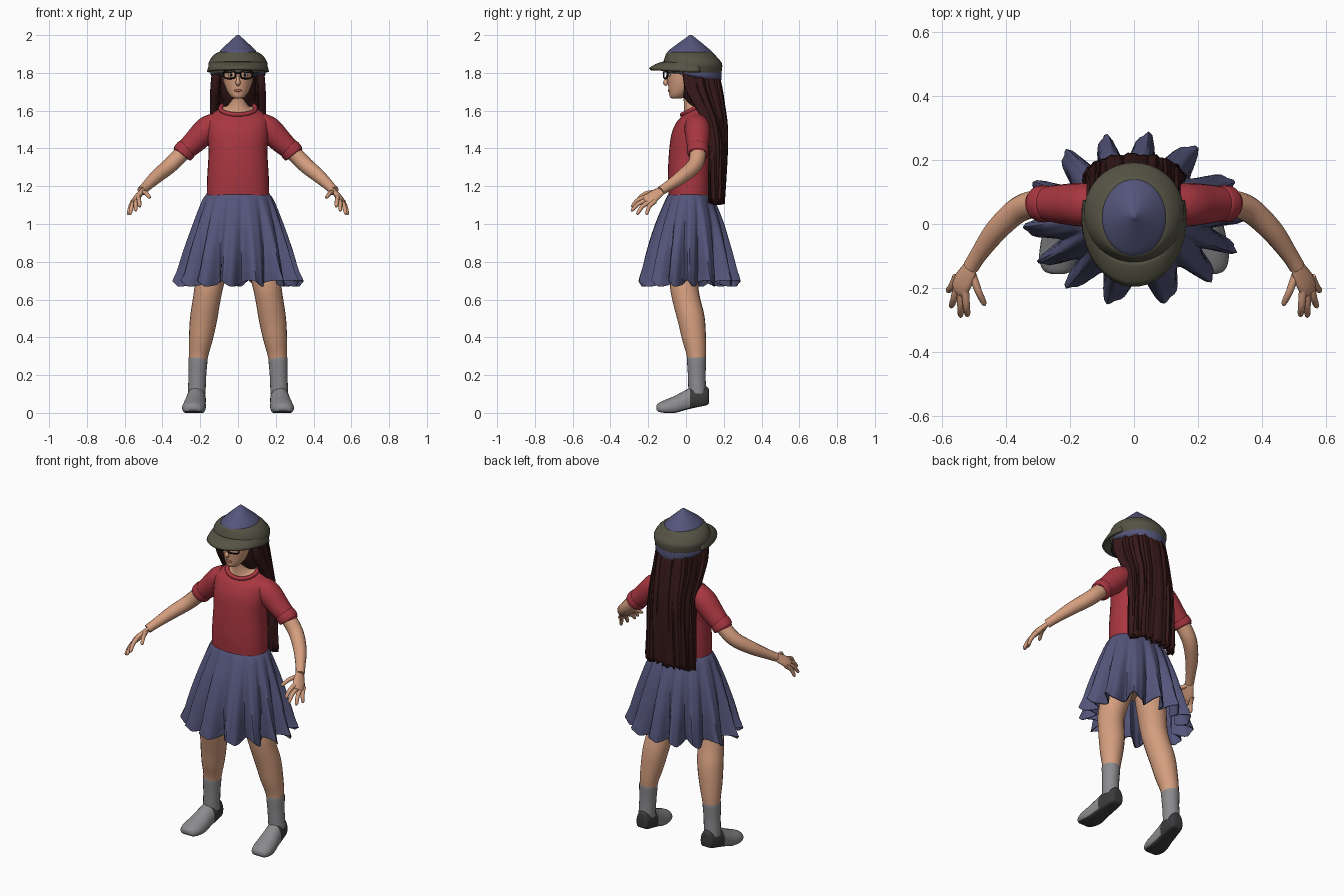
import bpy, bmesh, math, random
from mathutils import Vector

random.seed(4)
if "Cube" in bpy.data.objects:
    bpy.data.objects.remove(bpy.data.objects["Cube"], do_unlink=True)


def material(name, *rgb):
    m = bpy.data.materials.new(name)
    col = [(c / 255) ** 2.2 for c in rgb] + [1]
    m.use_nodes = True
    m.diffuse_color = col
    m.node_tree.nodes["Principled BSDF"].inputs["Base Color"].default_value = col
    return m


SKIN = material("skin", 212, 157, 126)
RED = material("shirt red", 166, 57, 66)
BLUE = material("slate blue", 85, 86, 122)
OLIVE = material("olive", 86, 84, 70)
HAIR = material("dark brown", 58, 31, 31)
GREY = material("grey", 138, 138, 141)
DARK = material("dark grey", 62, 62, 64)
BLACK = material("black", 18, 18, 20)
LIPS = material("lip brown", 176, 108, 94)
WHITE = material("eye white", 215, 210, 205)
Y, Z = Vector((0, 1, 0)), Vector((0, 0, 1))


def spline(keys, steps=5):
    """Catmull-Rom interpolation through tuples of numbers."""
    out = []
    for i in range(len(keys) - 1):
        a, b, c = keys[max(i - 1, 0)], keys[i], keys[i + 1]
        d = keys[min(i + 2, len(keys) - 1)]
        for s in range(steps):
            t = s / steps
            out.append(tuple(
                q + t / 2 * (r - p + t * (2 * p - 5 * q + 4 * r - u + t * (3 * (q - r) + u - p)))
                for p, q, r, u in zip(a, b, c, d)))
    return out + [tuple(keys[-1])]


def finish(bm, name, mats, mirror=False, thick=0, angle=50):
    bmesh.ops.recalc_face_normals(bm, faces=bm.faces)
    me = bpy.data.meshes.new(name)
    bm.to_mesh(me)
    bm.free()
    ob = bpy.data.objects.new(name, me)
    bpy.context.collection.objects.link(ob)
    for m in mats if isinstance(mats, list) else [mats]:
        me.materials.append(m)
    bpy.ops.object.select_all(action='DESELECT')
    ob.select_set(True)
    bpy.context.view_layer.objects.active = ob
    bpy.ops.object.shade_smooth_by_angle(angle=math.radians(angle))
    if thick:
        mod = ob.modifiers.new("thickness", 'SOLIDIFY')
        mod.thickness, mod.offset = thick, 0
    if mirror:
        ob.modifiers.new("mirror", 'MIRROR').use_mirror_merge = False
    return ob


def loft(rings, wrap=True, closed=False, caps=True):
    """Skin a list of point rings into a bmesh."""
    bm = bmesh.new()
    rows = [[bm.verts.new(p) for p in r] for r in rings]
    n = len(rows[0])
    for i in range(len(rows) if closed else len(rows) - 1):
        a, b = rows[i], rows[(i + 1) % len(rows)]
        for j in range(n if wrap else n - 1):
            k = (j + 1) % n
            bm.faces.new((a[j], a[k], b[k], b[j]))
    if caps and wrap and not closed:
        bm.faces.new(rows[0])
        bm.faces.new(rows[-1])
    return bm


def body(name, keys, mat, n=32, power=1, caps=True):
    """Stacked level ellipses; keys are z, centre y, half x, half y, tilt."""
    def side(v):
        return math.copysign(abs(v) ** power, v)
    rings = []
    for z, cy, rx, ry, tilt in spline(keys):
        ring = []
        for j in range(n):
            a = math.tau * j / n
            dy = ry * side(math.sin(a))
            ring.append((rx * side(math.cos(a)), cy + dy, z + tilt * dy))
        rings.append(ring)
    return finish(loft(rings, caps=caps), name, mat)


def tube(name, keys, mat, ref=Y, n=14, closed=False, flat=1, mirror=True):
    """Round tube; keys are x, y, z, radius. flat scales it across ref."""
    pts = keys if closed else spline(keys)
    m, rings = len(pts), []
    for i, p in enumerate(pts):
        after = pts[(i + 1) % m] if closed else pts[min(i + 1, m - 1)]
        before = pts[i - 1] if closed else pts[max(i - 1, 0)]
        t = (Vector(after[:3]) - Vector(before[:3])).normalized()
        u = t.cross(ref).normalized()
        v = t.cross(u)
        angles = [math.tau * j / n for j in range(n)]
        rings.append([Vector(p[:3]) + p[3] * (u * flat * math.cos(a) + v * math.sin(a))
                      for a in angles])
    return finish(loft(rings, closed=closed), name, mat, mirror)


def ball(name, loc, size, mat, mirror=False):
    bm = bmesh.new()
    bmesh.ops.create_uvsphere(bm, u_segments=16, v_segments=10, radius=1)
    for v in bm.verts:
        v.co = Vector(loc) + Vector(c * s for c, s in zip(v.co, size))
    return finish(bm, name, mat, mirror)


# Shirt with collar, sleeves and cuffs
body("shirt", [(1.14, .02, .166, .112, 0), (1.25, .02, .163, .116, 0), (1.38, .022, .156, .112, 0),
               (1.48, .032, .163, .108, 0), (1.55, .043, .16, .092, .1), (1.585, .047, .132, .078, .3),
               (1.605, .047, .1, .067, .45), (1.612, .045, .08, .058, .5)], RED, power=.88)
collar = []
for j in range(32):
    a = math.tau * j / 32
    dy = .066 * math.sin(a)
    collar.append((.093 * math.cos(a), .045 + dy, 1.612 + .5 * dy, .012))
tube("collar", collar, RED, ref=Z, n=8, closed=True, mirror=False)
tube("sleeve", [(.11, .055, 1.53, .062), (.165, .06, 1.5, .068), (.225, .062, 1.44, .062),
                (.285, .064, 1.385, .052), (.295, .064, 1.372, .05)], RED, n=20)
tube("sleeve_cuff", [(.268, .063, 1.402, .054), (.275, .063, 1.395, .058),
                     (.293, .064, 1.375, .057), (.298, .064, 1.369, .05)], RED, n=20)

# Arms and hands
tube("arm", [(.23, .062, 1.44, .043), (.295, .064, 1.375, .043), (.36, .045, 1.31, .041),
             (.43, -.02, 1.252, .036), (.485, -.095, 1.2, .027), (.51, -.135, 1.175, .025)], SKIN)
tube("palm", [(.505, -.125, 1.18, .024), (.52, -.155, 1.16, .033), (.537, -.185, 1.137, .038),
              (.548, -.205, 1.12, .033), (.552, -.212, 1.114, .015)],
     SKIN, ref=Vector((-.5, -.65, .5)), flat=.45)
fingers = {"little": ((.555, -.165, 1.12), (.582, -.212, 1.05)),
           "ring": ((.55, -.183, 1.122), (.572, -.262, 1.052)),
           "middle": ((.54, -.197, 1.13), (.542, -.292, 1.07)),
           "index": ((.528, -.207, 1.145), (.52, -.29, 1.092)),
           "thumb": ((.508, -.15, 1.17), (.466, -.255, 1.14))}
for label, (root, tip) in fingers.items():
    root, tip = Vector(root), Vector(tip)
    mid = root.lerp(tip, .5) + Vector((0, -.006, .008))
    tube(label + "_finger" if label != "thumb" else label,
         [(*root, .013), (*mid, .0115), (*root.lerp(tip, .9), .009), (*tip, .003)], SKIN, n=10)

# Hips, legs, socks
body("hips", [(.86, .01, .12, .08, 0), (.95, .015, .17, .11, 0), (1.14, .02, .155, .1, 0)], SKIN)
tube("leg", [(.085, .02, 1.0, .085), (.115, .005, .85, .085), (.15, -.01, .69, .076),
             (.166, .002, .6, .073), (.182, .027, .5, .072), (.196, .042, .4, .064),
             (.207, .054, .32, .053), (.213, .057, .25, .045)], SKIN, n=20)
tube("sock", [(.212, .056, .29, .045), (.212, .056, .287, .051), (.215, .057, .2, .047),
              (.219, .06, .1, .047)], GREY, n=20)

# Shoes: sections along y, with dark heel and sole
sections = []
for y, cx, w, low, top in spline([(.122, .215, .018, .06, .11), (.112, .215, .038, .042, .138),
                                  (.05, .22, .05, .028, .146), (0, .225, .054, .016, .122),
                                  (-.06, .231, .061, 0, .09), (-.11, .236, .06, 0, .069),
                                  (-.145, .238, .045, .006, .052), (-.157, .238, .018, .02, .04)]):
    ring = []
    for j in range(24):
        a = math.tau * j / 24
        s = math.sin(a)
        lift = s if s > 0 else max(s * 1.6, -1)
        ring.append((cx + w * math.cos(a), y, low + (top - low) * (.35 + lift * (.65 if s > 0 else .35))))
    sections.append(ring)
shoe = finish(loft(sections), "shoe", [GREY, DARK], mirror=True)
for f in shoe.data.polygons:
    f.material_index = int(f.center.y > .02 or f.normal.z < -.6)

# Pleated skirt
rows = []
for z, cy, rx, ry, fold in spline([(1.155, .02, .166, .113, 0), (1.12, .02, .188, .13, .003),
                                   (1.0, .018, .23, .175, .01), (.86, .016, .27, .21, .022),
                                   (.75, .016, .293, .228, .036), (.715, .016, .302, .234, .043),
                                   (.685, .016, .312, .238, .047)]):
    ring = []
    for j in range(168):
        a = math.tau * j / 168
        wave = 14 * a + .8 * math.sin(3 * a + 1) + 1.2 * (1.15 - z)
        f = fold * (math.sin(wave) + .35 * math.sin(2 * wave + 1) - .15)
        twist = a + .5 * fold * math.cos(wave)
        ring.append(((rx + f) * math.cos(twist), cy + (ry + f) * math.sin(twist),
                     z + .35 * fold * math.sin(wave + 1.5)))
    rows.append(ring)
finish(loft(rows, caps=False), "skirt", BLUE, thick=.005)

# Neck, head and face
body("neck", [(1.613, .045, .08, .058, .5), (1.622, .042, .062, .052, .4),
              (1.65, .035, .048, .046, .1), (1.72, .02, .045, .045, 0)], SKIN)
body("head", [(1.664, -.05, .018, .022, 0), (1.672, -.045, .034, .04, 0), (1.695, -.03, .053, .06, 0),
              (1.73, -.012, .069, .082, 0), (1.77, -.002, .079, .096, 0), (1.81, .003, .083, .101, 0),
              (1.86, .01, .08, .1, 0), (1.9, .015, .055, .07, 0)], SKIN)
tube("nose", [(0, -.096, 1.79, .006), (0, -.104, 1.765, .009), (0, -.108, 1.748, .013),
              (0, -.1, 1.735, .008)], SKIN, ref=Vector((1, 0, 0)), mirror=False)
ball("lips", (0, -.089, 1.706), (.021, .007, .007), LIPS)
ball("eye", (.038, -.087, 1.789), (.014, .007, .008), WHITE, True)
ball("iris", (.037, -.0925, 1.789), (.006, .003, .007), BLACK, True)

# Glasses
rim = []
for j in range(28):
    a = math.tau * j / 28
    c, s = math.cos(a), math.sin(a)
    x = .045 + .031 * math.copysign(abs(c) ** .6, c)
    rim.append((x, -.122 + .3 * x, 1.791 + .021 * math.copysign(abs(s) ** .6, s), .0042))
tube("glasses_rim", rim, BLACK, n=8, closed=True)
tube("glasses_bridge", [(0, -.12, 1.798, .004), (.016, -.117, 1.797, .004)], BLACK, n=8)
tube("glasses_temple", [(.076, -.099, 1.8, .004), (.09, -.06, 1.8, .004), (.093, .01, 1.8, .004)],
     BLACK, ref=Z, n=8)

# Hair: inner cap and long curtain
body("hair_cap", [(1.6, .09, .07, .06, 0), (1.68, .06, .09, .08, 0), (1.76, .045, .094, .09, 0),
                  (1.86, .04, .094, .095, 0)], HAIR)
locks = spline([(1.83, .112, .145, .17), (1.72, .122, .17, .18), (1.62, .125, .185, .14),
                (1.52, .125, .197, .1), (1.39, .132, .197, .075), (1.25, .138, .19, .065),
                (1.12, .142, .182, .05)], 4)
cols, curtain = 61, []
ends = [random.uniform(-.02, .012) for _ in range(cols)]
for i, (z, w, back, depth) in enumerate(locks):
    row, last = [], i == len(locks) - 1
    for j in range(cols):
        a = math.pi * (j / (cols - 1) - .5)
        ripple = .003 * math.sin(31 * a + 2 * z) + .003 * math.sin(17 * a - 3 * z)
        s, c = math.sin(a), max(math.cos(a), 0)
        row.append(((w + ripple) * math.copysign(abs(s) ** .75, s),
                    back + ripple - depth * (1 - c ** .75), z + (ends[j] if last else 0)))
    curtain.append(row)
finish(loft(curtain, wrap=False), "long_hair", HAIR, thick=.04)

# Hat: crown, pointed top, back band and visor
body("hat_crown", [(1.797, .034, .144, .151, -.03), (1.82, .034, .153, .156, -.02),
                   (1.85, .034, .156, .156, 0), (1.885, .026, .138, .137, 0),
                   (1.908, .02, .108, .12, 0), (1.912, .02, .08, .09, 0)], OLIVE, n=40)
body("hat_point", [(1.895, .02, .106, .123, 0), (1.914, .02, .097, .116, 0), (1.94, .021, .072, .085, 0),
                   (1.967, .023, .043, .05, 0), (1.988, .025, .02, .022, 0), (2, .025, .007, .007, 0)],
     BLUE, n=40)
body("hat_band", [(1.778, .036, .132, .146, -.22), (1.79, .036, .145, .152, -.12),
                  (1.81, .036, .146, .152, -.05)], BLUE, n=40)
visor = []
for k in range(6):
    t = k / 5
    row = []
    for j in range(33):
        a = math.radians(105) * (j / 16 - 1)
        c = max(math.cos(a), 0)
        row.append(((.142 + .016 * t) * math.sin(a),
                    .03 - .01 * t - (.145 + .067 * t) * math.cos(a),
                    1.85 - .012 * t - .022 * t * t + .004 * c - .012 * (1 - c) * t))
    visor.append(row)
finish(loft(visor, wrap=False), "hat_visor", OLIVE, thick=.014)
